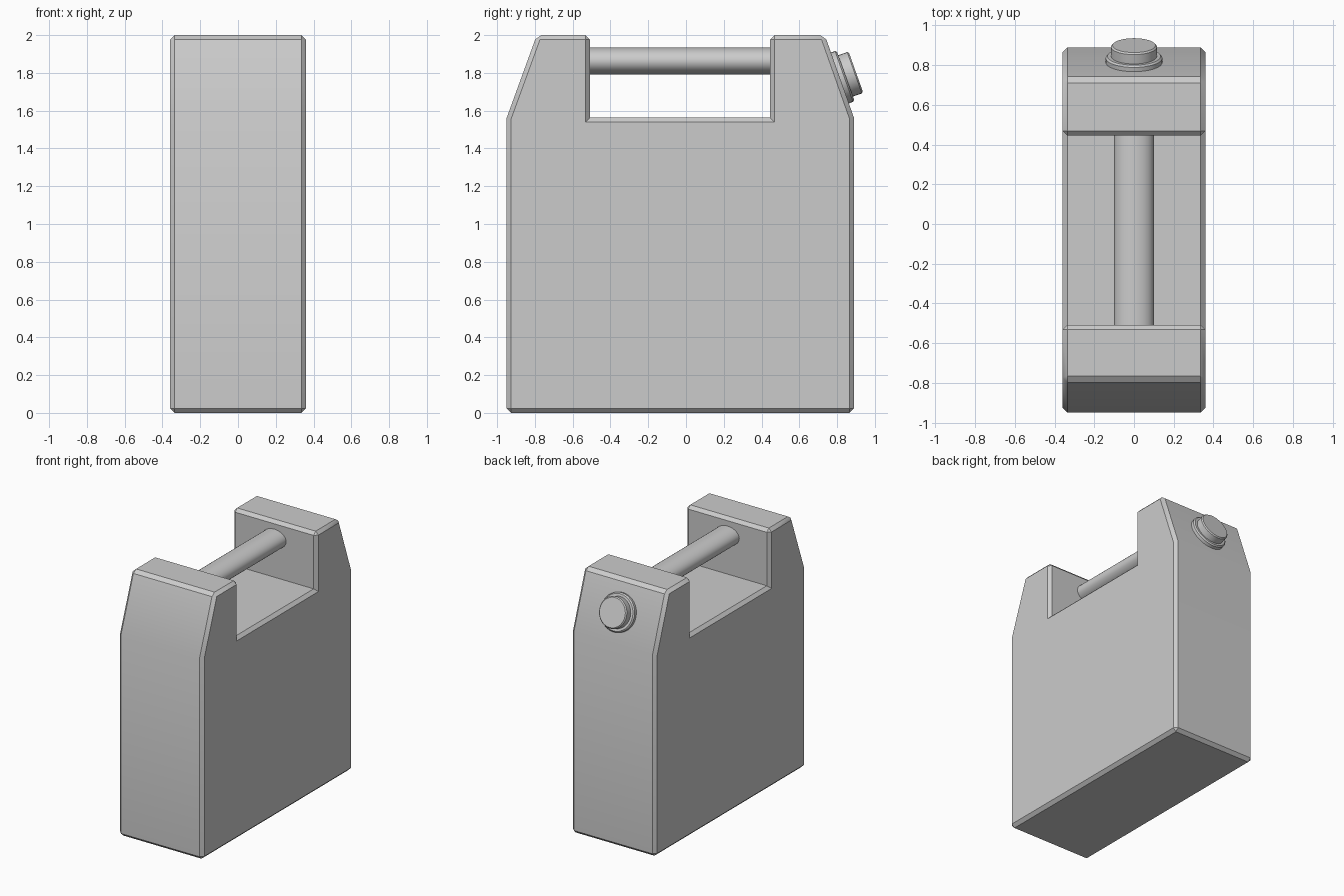
import bpy, bmesh
from math import sin, cos, pi, radians
from mathutils import Matrix

if "Cube" in bpy.data.objects:
    bpy.data.objects.remove(bpy.data.objects["Cube"])


def finish(name, bm, angle=30):
    bmesh.ops.recalc_face_normals(bm, faces=bm.faces)
    mesh = bpy.data.meshes.new(name)
    bm.to_mesh(mesh)
    bm.free()
    ob = bpy.data.objects.new(name, mesh)
    bpy.context.collection.objects.link(ob)
    bpy.ops.object.select_all(action='DESELECT')
    ob.select_set(True)
    bpy.context.view_layer.objects.active = ob
    bpy.ops.object.shade_smooth_by_angle(angle=radians(angle))
    return ob


def lathe(name, profile, segments, matrix):
    """Closed solid turned around z from (radius, height) rings."""
    bm = bmesh.new()
    rings = [[bm.verts.new((r * cos(2 * pi * i / segments), r * sin(2 * pi * i / segments), h))
              for i in range(segments)] for r, h in profile]
    for a, b in zip(rings, rings[1:]):
        for i in range(segments):
            j = (i + 1) % segments
            bm.faces.new((a[i], a[j], b[j], b[i]))
    bm.faces.new(rings[0])
    bm.faces.new(rings[-1])
    bm.transform(matrix)
    return finish(name, bm)


# Can body: side profile (y, z) with a handle notch, extruded across x
half = 0.36
side = [(-0.95, 0), (0.89, 0), (0.89, 1.56), (0.735, 2), (0.445, 2), (0.445, 1.563),
        (-0.508, 1.563), (-0.508, 2), (-0.79, 2), (-0.95, 1.56)]
bm = bmesh.new()
face = bm.faces.new([bm.verts.new((-half, y, z)) for y, z in side])
ext = bmesh.ops.extrude_face_region(bm, geom=[face])['geom']
bmesh.ops.translate(bm, vec=(2 * half, 0, 0),
                    verts=[g for g in ext if isinstance(g, bmesh.types.BMVert)])
bmesh.ops.recalc_face_normals(bm, faces=bm.faces)

# Chamfer the sharp outer edges, leaving the notch corners and shallow bends
edges = [e for e in bm.edges if e.calc_face_angle_signed() > radians(30)]
bmesh.ops.bevel(bm, geom=edges, offset=0.024, segments=1, affect='EDGES', clamp_overlap=True)
finish("can_body", bm)

# Oval handle bar running between the two shoulders
bar = (Matrix.Translation((0, 0, 1.863)) @ Matrix.Diagonal((0.1, 1, 0.072, 1))
       @ Matrix.Rotation(radians(-90), 4, 'X'))
lathe("handle_bar", [(1, -0.52), (1, 0.46)], 32, bar)

# Spout collar and screw cap, square to the sloped rear shoulder
tilt = Matrix.Translation((0, 0.814, 1.773)) @ Matrix.Rotation(radians(-70.4), 4, 'X')
lathe("spout_collar", [(0.143, -0.01), (0.143, 0.024), (0.134, 0.033)], 32, tilt)
lathe("screw_cap", [(0.116, 0.02), (0.116, 0.083), (0.108, 0.091)], 32, tilt)
